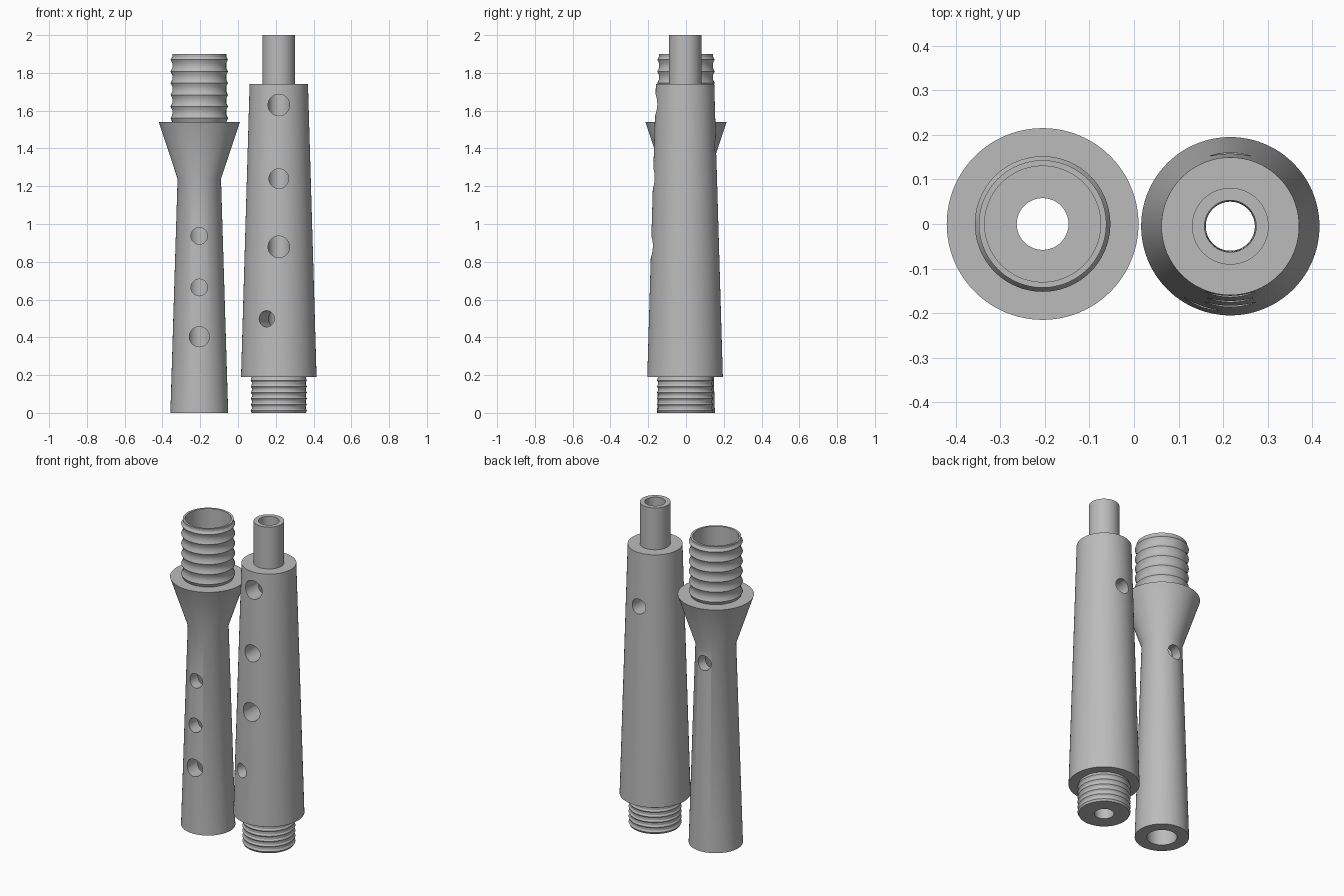
import bpy, bmesh, math
from mathutils import Matrix, Vector

cube = bpy.data.objects.get("Cube")
if cube:
    bpy.data.objects.remove(cube, do_unlink=True)

SEGMENTS = 96

grey = bpy.data.materials.new("plain grey")
grey.use_nodes = True
grey.diffuse_color = (0.5, 0.5, 0.5, 1)
grey.node_tree.nodes["Principled BSDF"].inputs["Base Color"].default_value = (0.5, 0.5, 0.5, 1)


def link_mesh(name, bm):
    bmesh.ops.recalc_face_normals(bm, faces=bm.faces)
    mesh = bpy.data.meshes.new(name)
    bm.to_mesh(mesh)
    bm.free()
    obj = bpy.data.objects.new(name, mesh)
    bpy.context.collection.objects.link(obj)
    return obj


def ridges(first, pitch, count, valley, peak):
    """Outline of a grooved joint: sharp peaks with hollow grooves between."""
    points = []
    for i in range(count):
        z = first + i * pitch
        points.append((peak, z))
        if i < count - 1:
            points += [(valley, z + pitch * 0.3), (valley, z + pitch * 0.7)]
    return points


def lathe(name, profile, centre):
    """Spin a closed (radius, height) outline into a hollow solid."""
    bm = bmesh.new()
    rings = []
    for r, z in profile:
        rings.append([bm.verts.new((centre[0] + r * math.cos(a), centre[1] + r * math.sin(a), z))
                      for a in (math.tau * k / SEGMENTS for k in range(SEGMENTS))])
    for i, ring in enumerate(rings):
        above = rings[(i + 1) % len(rings)]
        for k in range(SEGMENTS):
            n = (k + 1) % SEGMENTS
            bm.faces.new((ring[k], ring[n], above[n], above[k]))
    return link_mesh(name, bm)


def drill(obj, centre, holes):
    """Cut finger holes from the bore outwards; angle 0 faces the front."""
    bm = bmesh.new()
    for z, radius, degrees in holes:
        a = math.radians(degrees)
        out = Vector((math.sin(a), -math.cos(a), 0))
        middle = Vector((*centre, z)) + out * 0.2
        turn = out.to_track_quat("Z", "Y").to_matrix().to_4x4()
        bmesh.ops.create_cone(bm, cap_ends=True, segments=40, radius1=radius, radius2=radius,
                              depth=0.4, matrix=Matrix.Translation(middle) @ turn)
    cutter = link_mesh(obj.name + "_hole_cutter", bm)
    cutter.hide_render = True
    mod = obj.modifiers.new("finger holes", "BOOLEAN")
    mod.operation = "DIFFERENCE"
    mod.solver = "EXACT"
    mod.object = cutter
    bpy.context.view_layer.update()
    graph = bpy.context.evaluated_depsgraph_get()
    cut = bpy.data.meshes.new_from_object(obj.evaluated_get(graph))
    obj.modifiers.clear()
    obj.data = cut
    bpy.data.objects.remove(cutter, do_unlink=True)


def finish(obj):
    obj.data.materials.clear()
    obj.data.materials.append(grey)
    bpy.ops.object.select_all(action="DESELECT")
    obj.select_set(True)
    bpy.context.view_layer.objects.active = obj
    bpy.ops.object.shade_smooth_by_angle(angle=math.radians(30))


# Lower joint: slim tapered pipe, flared collar, grooved socket on top
lower_centre = (-0.205, 0.0)
lower_profile = (
    [(0.085, 0), (0.153, 0), (0.115, 1.24), (0.215, 1.54), (0.143, 1.54)]
    + ridges(1.56, 0.062, 6, 0.143, 0.152)
    + [(0.143, 1.885), (0.143, 1.9), (0.13, 1.9), (0.13, 1.6), (0.058, 1.6),
       (0.058, 0.28), (0.085, 0.28)]
)
lower = lathe("lower_pipe", lower_profile, lower_centre)
drill(lower, lower_centre, [(0.403, 0.053, 0), (0.664, 0.044, 0), (0.937, 0.044, 0),
                            (1.155, 0.045, 180)])
finish(lower)

# Upper joint: wide tapered pipe, grooved tenon below, plain tube on top
upper_centre = (0.216, -0.005)
upper_profile = (
    [(0.055, 0), (0.143, 0)]
    + ridges(0.012, 0.032, 6, 0.143, 0.149)
    + [(0.143, 0.19), (0.2, 0.19), (0.1545, 1.74), (0.086, 1.74), (0.086, 2),
       (0.058, 2)]
)
upper = lathe("upper_pipe", upper_profile, upper_centre)
drill(upper, upper_centre, [(0.498, 0.043, -20), (0.879, 0.057, 0), (1.24, 0.052, 0),
                            (1.63, 0.057, 0), (1.41, 0.046, 180)])
finish(upper)
